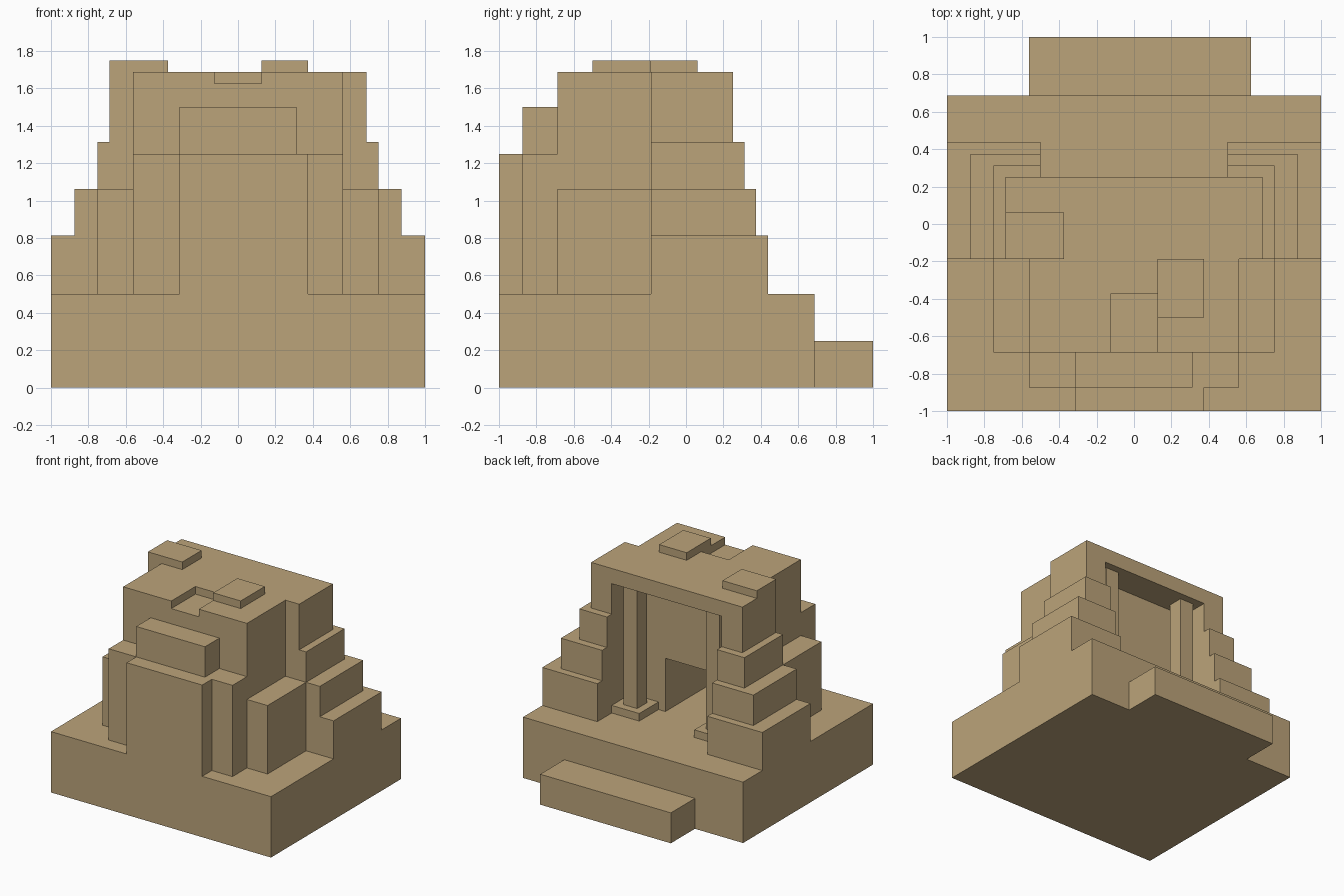
import bpy
import bmesh

cube = bpy.data.objects.get("Cube")
if cube:
    bpy.data.objects.remove(cube, do_unlink=True)

# One sandstone colour for the whole building
SAND = (0.5, 0.37, 0.195, 1.0)
stone = bpy.data.materials.new("sandstone")
stone.use_nodes = True
stone.diffuse_color = SAND
bsdf = next(n for n in stone.node_tree.nodes if n.type == 'BSDF_PRINCIPLED')
bsdf.inputs["Base Color"].default_value = SAND
bsdf.inputs["Roughness"].default_value = 0.9

U = 1 / 16  # all sizes are in sixteenths


def extrude(name, outline, y0, y1):
    """Extrude an x-z outline from y0 to y1."""
    bm = bmesh.new()
    face = bm.faces.new([bm.verts.new((x * U, y0 * U, z * U)) for x, z in outline])
    out = bmesh.ops.extrude_face_region(bm, geom=[face])
    verts = [g for g in out["geom"] if isinstance(g, bmesh.types.BMVert)]
    bmesh.ops.translate(bm, verts=verts, vec=(0, (y1 - y0) * U, 0))
    bmesh.ops.recalc_face_normals(bm, faces=bm.faces)
    mesh = bpy.data.meshes.new(name)
    bm.to_mesh(mesh)
    bm.free()
    mesh.materials.append(stone)
    obj = bpy.data.objects.new(name, mesh)
    bpy.context.collection.objects.link(obj)
    return obj


def box(name, x, y, z):
    """Block given by its (low, high) range on each axis."""
    x0, x1 = sorted(x)
    return extrude(name, [(x0, z[0]), (x1, z[0]), (x1, z[1]), (x0, z[1])], *y)


def door_wall(name, half, top, y, notch=False):
    """Wall with a doorway, and a shallow notch in its top if asked."""
    right = [(3, 8), (half, 8), (half, top)]
    if notch:
        right += [(2, top), (2, top - 1)]
    left = [(-px, pz) for px, pz in reversed(right)]
    extrude(name, right + left + [(-3, 15), (3, 15)], *y)


# Ground platform and rear entrance step
box("platform", (-16, 16), (-16, 11), (0, 8))
box("entrance_step", (-9, 10), (11, 16), (0, 4))

# Core of the building with the passage through it
door_wall("core_front", 9, 27, (-11, -6), notch=True)
door_wall("core_rear", 9, 27, (-6, -3))
door_wall("porch_wall", 8, 25, (-3, 0))

# Stepped front
box("facade", (-9, 9), (-14, -11), (8, 20))
box("facade_panel", (-5, 6), (-16, -14), (8, 20))
box("facade_ledge", (-5, 5), (-14, -11), (20, 24))

# Porch roof and its loose slabs
box("porch_roof", (-11, 11), (-3, 4), (25, 27))
box("right_roof_slab", (-11, -6), (-3, 1), (27, 28))
box("left_roof_slab", (2, 6), (-8, -3), (27, 28))

# Mirrored side parts: outer half width, rear edge, bottom and top of each tier
TIERS = [(16, 7, 8, 13), (14, 6, 13, 17), (12, 5, 17, 21), (11, 4, 21, 25)]
for side, s in (("left", 1), ("right", -1)):
    for i, (wide, back, low, high) in enumerate(TIERS, 1):
        box(f"{side}_tier_{i}", (8 * s, wide * s), (-3, back), (low, high))
    box(f"{side}_shoulder", (9 * s, 12 * s), (-11, -3), (8, 17))
    box(f"{side}_column_foot", (4 * s, 8 * s), (0, 4), (8, 9))
    box(f"{side}_column", (5 * s, 7 * s), (1, 3), (9, 25))
